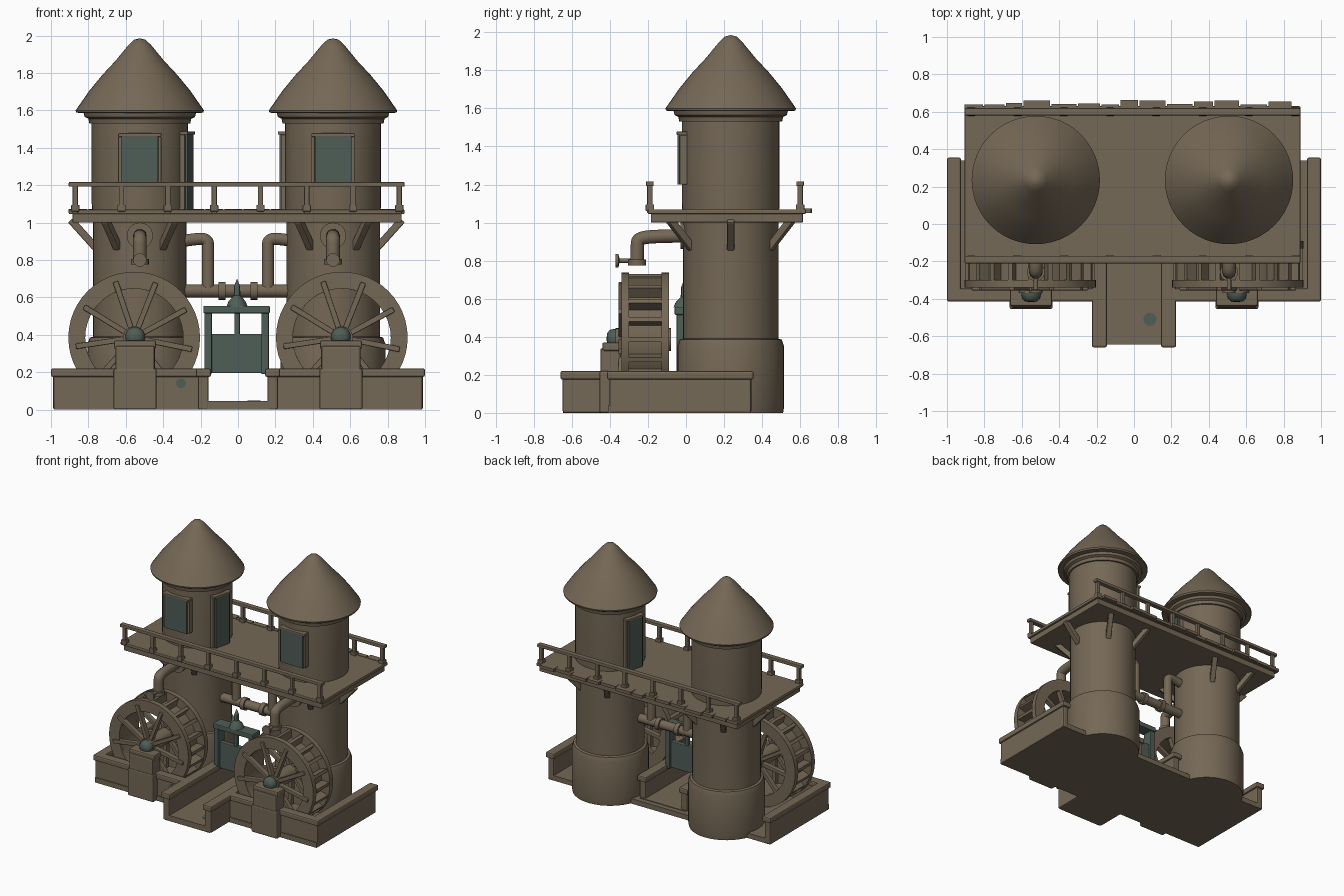
import bpy, bmesh, math, random
from mathutils import Matrix, Vector

random.seed(4)
if "Cube" in bpy.data.objects:
    bpy.data.objects.remove(bpy.data.objects["Cube"])


def material(name, rgb):
    m = bpy.data.materials.new(name)
    m.use_nodes = True
    m.diffuse_color = (*rgb, 1)
    m.node_tree.nodes["Principled BSDF"].inputs["Base Color"].default_value = (*rgb, 1)
    return m


BROWN = material("weathered brown", (0.178, 0.138, 0.092))
TEAL = material("aged teal", (0.078, 0.11, 0.093))


def finish(name, bm, mat, smooth=False, bevel=0):
    bmesh.ops.recalc_face_normals(bm, faces=bm.faces)
    me = bpy.data.meshes.new(name)
    bm.to_mesh(me)
    bm.free()
    me.materials.append(mat)
    ob = bpy.data.objects.new(name, me)
    bpy.context.collection.objects.link(ob)
    if bevel:
        mod = ob.modifiers.new("worn edges", "BEVEL")
        mod.width, mod.segments = bevel, 2
    if smooth:
        bpy.ops.object.select_all(action="DESELECT")
        ob.select_set(True)
        bpy.context.view_layer.objects.active = ob
        bpy.ops.object.shade_smooth_by_angle(angle=math.radians(35))
    return ob


def add_box(bm, lo, hi, matrix=Matrix()):
    lo, hi = Vector(lo), Vector(hi)
    size = Matrix.Diagonal([abs(v) for v in hi - lo]).to_4x4()
    bmesh.ops.create_cube(bm, size=1, matrix=matrix @ Matrix.Translation((lo + hi) / 2) @ size)


def boxes(name, pairs, mat=BROWN, bevel=0.008, matrix=Matrix()):
    bm = bmesh.new()
    for lo, hi in pairs:
        add_box(bm, lo, hi, matrix)
    return finish(name, bm, mat, bevel=bevel)


def lathe(name, profile, at, mat=BROWN, axis_y=False, steps=40, closed=False):
    # Spin (radius, height) pairs; axis_y lays the axis towards the back
    bm = bmesh.new()
    vs = [bm.verts.new((r, 0, z)) for r, z in profile]
    for a, b in zip(vs, vs[1:] + (vs[:1] if closed else [])):
        bm.edges.new((a, b))
    bmesh.ops.spin(bm, geom=bm.verts[:] + bm.edges[:], cent=(0, 0, 0), axis=(0, 0, 1),
                   angle=math.tau, steps=steps, use_duplicate=False)
    bmesh.ops.remove_doubles(bm, verts=bm.verts, dist=1e-4)
    turn = Matrix.Rotation(-math.pi / 2, 4, "X") if axis_y else Matrix()
    bm.transform(Matrix.Translation(at) @ turn)
    return finish(name, bm, mat, smooth=True)


def pipe(name, points, radius):
    cu = bpy.data.curves.new(name, "CURVE")
    cu.dimensions = "3D"
    cu.materials.append(BROWN)
    sp = cu.splines.new("NURBS")
    sp.points.add(len(points) - 1)
    for p, co in zip(sp.points, points):
        p.co = (*co, 1)
    sp.order_u, sp.use_endpoint_u, sp.resolution_u = 3, True, 6
    cu.bevel_depth, cu.bevel_resolution, cu.use_fill_caps = radius, 3, True
    ob = bpy.data.objects.new(name, cu)
    bpy.context.collection.objects.link(ob)
    bpy.ops.object.select_all(action="DESELECT")
    ob.select_set(True)
    bpy.context.view_layer.objects.active = ob
    bpy.ops.object.convert(target="MESH")
    bpy.ops.object.shade_smooth_by_angle(angle=math.radians(40))


def wall(name, x0, x1, y0, y1, top=0.22):
    # Body with a slightly overhanging coping
    e = 0.012
    boxes(name, [((x0 + e, y0 + e, 0), (x1 - e, y1 - e, top - 0.03)),
                 ((x0, y0, top - 0.045), (x1, y1, top))], bevel=0.01)


def framed_panel(name, matrix, w, z0, z1):
    # Panel on local -y, standing just proud of its surround
    h, f = w / 2, 0.018
    boxes(name + "_panel", [((-h, -0.28, z0), (h, -0.2, z1))], TEAL, 0, matrix)
    boxes(name + "_frame", [((-h - f, -0.268, z0), (-h, -0.2, z1)),
                            ((h, -0.268, z0), (h + f, -0.2, z1)),
                            ((-h - f, -0.284, z1), (h + f, -0.2, z1 + f))], BROWN, 0.004, matrix)


TY = 0.235   # tower axis
MY = 0.21    # linking main
for s, side, cx in ((-1, "right", -0.525), (1, "left", 0.508)):
    centre = (cx, TY, 0)
    # Tower
    lathe(side + "_tower", [(0, 0), (0.275, 0), (0.28, 0.03), (0.28, 0.35), (0.268, 0.385),
                            (0.25, 0.39), (0.25, 1), (0.257, 1.1), (0.257, 1.53), (0, 1.53)], centre)
    lathe(side + "_roof", [(0, 1.985), (0.03, 1.978), (0.06, 1.95), (0.13, 1.865), (0.2, 1.79),
                           (0.27, 1.705), (0.315, 1.64), (0.343, 1.6), (0.34, 1.588), (0.3, 1.585),
                           (0.295, 1.565), (0.275, 1.555), (0.27, 1.53), (0, 1.53)], centre, steps=48)
    framed_panel(side + "_window", Matrix.Translation(centre), 0.195, 1.2, 1.46)
    turn = math.radians(-14 + s * -90)
    framed_panel(side + "_door", Matrix.Translation(centre) @ Matrix.Rotation(turn, 4, "Z"),
                 0.13, 1.07, 1.47)
    # Radial struts that carry the deck, none on the inner side
    bm = bmesh.new()
    for k in range(-2, 3):
        spin = Matrix.Rotation(math.radians(60 * k + (0 if s > 0 else 180)), 4, "Z")
        tilt = Matrix.Translation((0.235, 0, 0.865)) @ Matrix.Rotation(math.radians(42), 4, "Y")
        add_box(bm, (-0.02, -0.02, 0), (0.02, 0.02, 0.2),
                Matrix.Translation(centre) @ spin @ tilt)
    finish(side + "_deck_struts", bm, BROWN, bevel=0.006)

    # Water wheel: rims, drum, paddles, spokes, axle
    wx, wz = s * 0.555, 0.385
    for part, y in (("front", -0.34), ("back", -0.13)):
        lathe(f"{side}_wheel_{part}_rim", [(0.262, 0), (0.352, 0), (0.352, 0.04), (0.262, 0.04)],
              (wx, y, wz), axis_y=True, steps=48, closed=True)
    lathe(side + "_wheel_drum", [(0.262, 0), (0.282, 0), (0.282, 0.2), (0.262, 0.2)],
          (wx, -0.32, wz), axis_y=True, closed=True)
    paddles, spokes = bmesh.new(), bmesh.new()
    for k in range(20):
        m = Matrix.Translation((wx, 0, wz)) @ Matrix.Rotation(math.tau * k / 20, 4, "Y")
        add_box(paddles, (0.27, -0.31, -0.012), (0.345, -0.12, 0.012), m)
    for k in range(9):
        m = Matrix.Translation((wx, 0, wz)) @ Matrix.Rotation(math.tau * k / 9 + 0.2, 4, "Y")
        for y in (-0.355, -0.13):
            add_box(spokes, (0.03, y, -0.015), (0.315, y + 0.04, 0.015), m)
    finish(side + "_wheel_paddles", paddles, BROWN)
    finish(side + "_wheel_spokes", spokes, BROWN, bevel=0.005)
    lathe(side + "_wheel_hub", [(0, 0), (0.06, 0), (0.06, 0.29), (0, 0.29)],
          (wx, -0.37, wz), axis_y=True, steps=24)
    lathe(side + "_axle_cap", [(0, 0), (0.03, 0.004), (0.046, 0.018), (0.052, 0.04), (0.052, 0.1),
                               (0, 0.1)], (s * 0.55, -0.418, 0.39), TEAL, True, 24)

    # Axle pier and basin walls
    px = s * 0.55
    boxes(side + "_axle_pier", [((px - 0.105, -0.45, 0), (px + 0.105, -0.345, 0.34)),
                                ((px - 0.115, -0.455, 0), (px + 0.115, -0.345, 0.22)),
                                ((px - 0.112, -0.44, 0.325), (px + 0.112, -0.34, 0.37))], bevel=0.01)
    xs = sorted((s * 0.15, s * 0.99))
    wall(side + "_basin_front_wall", *xs, -0.415, -0.345)
    xs = sorted((s * 0.925, s))
    wall(side + "_basin_side_wall", *xs, -0.415, 0.355)
    xs = sorted((s * 0.145, s * 0.225))
    wall(side + "_channel_wall", *xs, -0.66, 0.3)

    # Spout over the wheel, with its valve
    pipe(side + "_spout", [(cx, 0.05, 0.93), (cx, -0.12, 0.93), (cx, -0.25, 0.92),
                           (cx, -0.257, 0.88), (cx, -0.257, 0.78)], 0.037)
    lathe(side + "_spout_lip", [(0, 0), (0.048, 0), (0.048, 0.03), (0, 0.03)],
          (cx, -0.257, 0.775), steps=20)
    lathe(side + "_spout_collar", [(0, 0), (0.07, 0), (0.07, 0.03), (0, 0.03)],
          (cx, -0.03, 0.93), axis_y=True, steps=24)
    lathe(side + "_valve", [(0, 0), (0.036, 0), (0.036, 0.015), (0.012, 0.02), (0.012, 0.1),
                            (0, 0.1)], (cx, -0.37, 0.8), axis_y=True, steps=16)
    # Downpipe to the linking main
    pipe(side + "_downpipe", [(s * 0.3, MY, 0.9), (s * 0.22, MY, 0.915), (s * 0.16, MY, 0.91),
                              (s * 0.16, MY, 0.85), (s * 0.16, MY, 0.64)], 0.034)
    lathe(side + "_main_flange", [(0, -0.018), (0.048, -0.018), (0.048, 0.018), (0, 0.018)],
          (0, 0, 0), steps=20).matrix_world = (
        Matrix.Translation((s * 0.085, MY, 0.635)) @ Matrix.Rotation(math.pi / 2, 4, "Y"))

pipe("linking_main", [(-0.29, MY, 0.635), (0, MY, 0.635), (0.29, MY, 0.635)], 0.036)

# Foundation and channel floor
boxes("foundation", [((-0.985, -0.41, 0), (0.985, 0.34, 0.04)),
                     ((-0.2, -0.645, 0), (0.2, 0.3, 0.045))], bevel=0)

# Verdigris patches on the channel floor and basin wall
lathe("floor_patch", [(0, 0), (0.035, 0), (0.035, 0.004), (0, 0.004)], (0.085, -0.51, 0.044),
      TEAL, steps=16)
lathe("wall_patch", [(0, 0), (0.026, 0), (0.026, 0.006), (0, 0.006)], (-0.305, -0.408, 0.14),
      TEAL, True, 16)

# Sluice gate: posts, head, board, spindle
boxes("sluice_gate", [((-0.18, -0.05, 0.19), (-0.14, 0.03, 0.55)),
                      ((0.125, -0.05, 0.19), (0.165, 0.03, 0.55)),
                      ((-0.185, -0.06, 0.515), (0.17, 0.04, 0.555)),
                      ((-0.15, -0.03, 0.195), (0.135, 0.01, 0.405)),
                      ((-0.02, -0.025, 0.39), (0.01, 0.005, 0.66))], TEAL, 0.006)
lathe("sluice_handwheel", [(0, 0.54), (0.055, 0.555), (0.045, 0.58), (0.018, 0.61), (0.016, 0.66),
                           (0, 0.7)], (-0.005, -0.01, 0), TEAL, steps=16)

# Deck with edge beams and uneven plank ends at the back
boxes("deck", [((-0.905, -0.2, 1.045), (0.89, 0.63, 1.07)),
               ((-0.885, -0.185, 1.0), (0.875, 0.615, 1.05))], bevel=0.006)
bm = bmesh.new()
x = -0.905
while x < 0.8:
    w = random.uniform(0.08, 0.15)
    add_box(bm, (x, 0.6, 1.05), (min(x + w, 0.885), random.uniform(0.635, 0.665), 1.073))
    x += w + 0.008
finish("deck_plank_ends", bm, BROWN)

# Railings on the two long edges
for part, y in (("front", -0.19), ("back", 0.6)):
    posts = []
    for k in range(8):
        x = -0.87 + k * 0.2475
        posts += [((x - 0.014, y - 0.014, 1.05), (x + 0.014, y + 0.014, 1.2)),
                  ((x - 0.022, y - 0.022, 1.06), (x + 0.022, y + 0.022, 1.095))]
    boxes(part + "_railing_posts", posts, bevel=0.004)
    boxes(part + "_handrail", [((-0.905, y - 0.02, 1.192), (0.89, y + 0.02, 1.217))], bevel=0.005)
